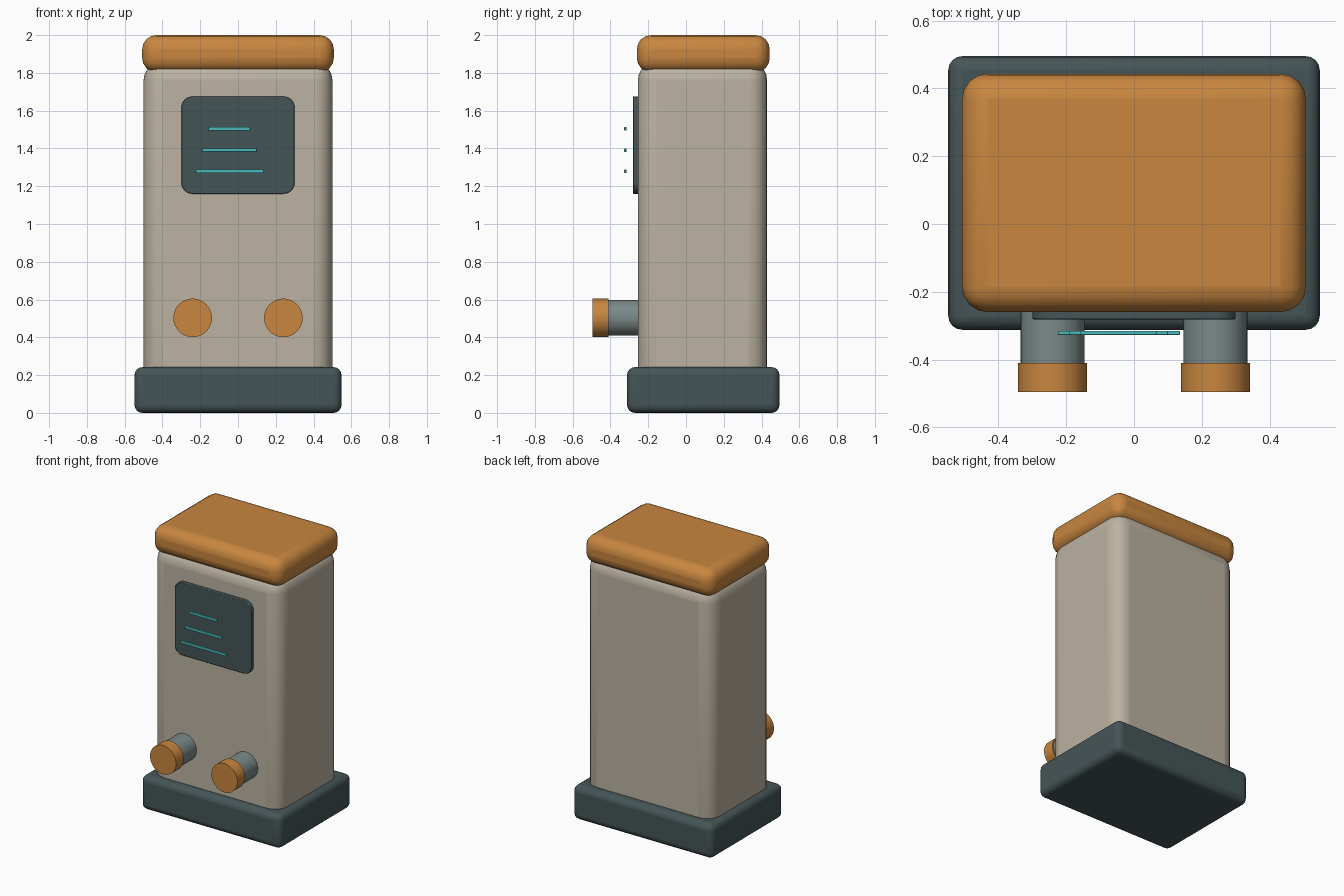
import bpy
import math

if "Cube" in bpy.data.objects:
    bpy.data.objects.remove(bpy.data.objects["Cube"])


def material(name, rgb):
    m = bpy.data.materials.new(name)
    m.diffuse_color = (*rgb, 1)
    m.use_nodes = True
    m.node_tree.nodes["Principled BSDF"].inputs["Base Color"].default_value = m.diffuse_color
    return m


DARK = material("dark_slate", (0.06, 0.09, 0.095))
BEIGE = material("beige", (0.50, 0.45, 0.36))
ORANGE = material("orange", (0.58, 0.24, 0.05))
STEEL = material("steel", (0.20, 0.25, 0.25))
TEAL = material("teal", (0.07, 0.48, 0.48))


def finish(ob, name, mat, bevel=0.0, segments=4):
    ob.name = name
    ob.data.materials.append(mat)
    if bevel:
        b = ob.modifiers.new("rounding", 'BEVEL')
        b.width = bevel
        b.segments = segments
        b.limit_method = 'ANGLE'
    bpy.ops.object.shade_smooth_by_angle(angle=math.radians(35))
    return ob


def box(name, x, y, z, mat, bevel=0.0, segments=4):
    """Box from (min, max) ranges, with rounded edges."""
    bpy.ops.mesh.primitive_cube_add(size=1, location=[(a + b) / 2 for a, b in (x, y, z)])
    ob = bpy.context.object
    ob.scale = [b - a for a, b in (x, y, z)]
    bpy.ops.object.transform_apply(location=False, rotation=False, scale=True)
    return finish(ob, name, mat, bevel, segments)


def cylinder_y(name, x, z, radius, y, mat, bevel=0.0):
    """Cylinder lying along the y axis."""
    bpy.ops.mesh.primitive_cylinder_add(vertices=48, radius=radius, depth=y[1] - y[0],
                                        location=(x, sum(y) / 2, z),
                                        rotation=(math.pi / 2, 0, 0))
    return finish(bpy.context.object, name, mat, bevel, 2)


def rounded_panel(name, x, y, z, radius, mat):
    """Flat plate facing -y with rounded outline corners."""
    n = 6
    corners = [(x[1] - radius, z[1] - radius), (x[0] + radius, z[1] - radius),
               (x[0] + radius, z[0] + radius), (x[1] - radius, z[0] + radius)]
    outline = []
    for q, (cx, cz) in enumerate(corners):
        for i in range(n + 1):
            a = math.pi / 2 * (q + i / n)
            outline.append((cx + radius * math.cos(a), cz + radius * math.sin(a)))
    k = len(outline)
    verts = [(px, yy, pz) for yy in y for px, pz in outline]
    faces = [list(range(k))[::-1], list(range(k, 2 * k))]
    faces += [(i, (i + 1) % k, k + (i + 1) % k, k + i) for i in range(k)]
    # front loop runs clockwise seen from behind, so flip to face outwards
    faces = [list(f)[::-1] for f in faces]
    me = bpy.data.meshes.new(name)
    me.from_pydata(verts, [], faces)
    ob = bpy.data.objects.new(name, me)
    bpy.context.collection.objects.link(ob)
    bpy.ops.object.select_all(action='DESELECT')
    ob.select_set(True)
    bpy.context.view_layer.objects.active = ob
    return finish(ob, name, mat, 0.004, 2)


# Plinth, cabinet and lid
box("base", (-0.548, 0.548), (-0.312, 0.495), (0, 0.242), DARK, 0.042)
box("cabinet", (-0.50, 0.50), (-0.255, 0.43), (0.12, 1.86), BEIGE, 0.10, 5)
box("lid", (-0.507, 0.507), (-0.26, 0.443), (1.803, 2.0), ORANGE, 0.075)

# Display panel with its floating bars
rounded_panel("screen", (-0.30, 0.30), (-0.281, -0.22), (1.16, 1.675), 0.06, DARK)
for i, (x0, x1, z) in enumerate([(-0.158, 0.066, 1.504),
                                 (-0.190, 0.100, 1.391),
                                 (-0.224, 0.136, 1.279)]):
    box(f"screen_bar_{i + 1}", (x0, x1), (-0.327, -0.315), (z - 0.01, z + 0.01),
        TEAL, 0.003, 2)

# Pair of outlets with end caps
for side, x in (("left", -0.24), ("right", 0.24)):
    cylinder_y(f"outlet_pipe_{side}", x, 0.503, 0.094, (-0.42, -0.18), STEEL)
    cylinder_y(f"outlet_cap_{side}", x, 0.503, 0.102, (-0.495, -0.41), ORANGE)
